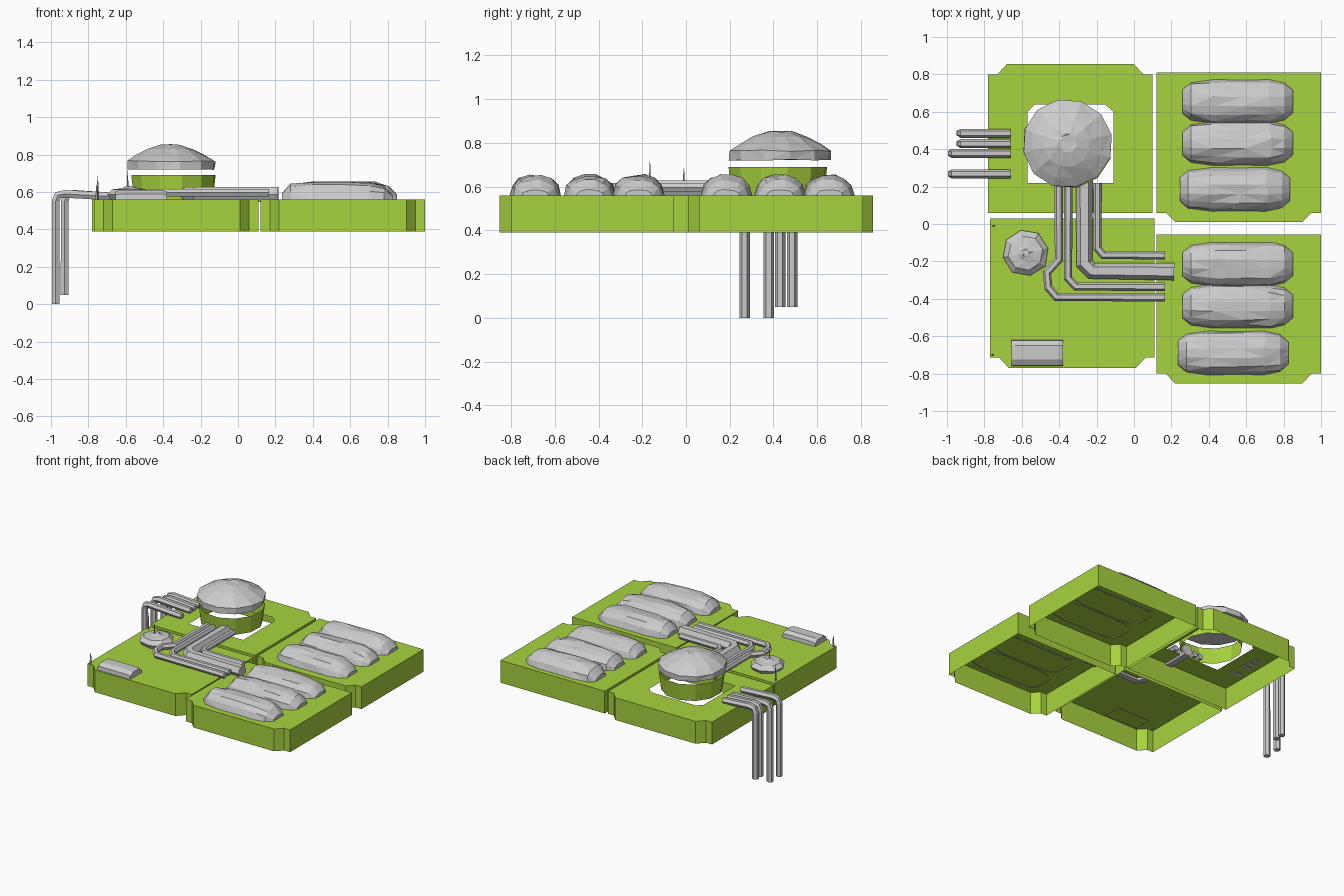
import bpy, bmesh, math, random
from math import sin, cos, pi

if "Cube" in bpy.data.objects:
    bpy.data.objects.remove(bpy.data.objects["Cube"])
random.seed(4)

green = bpy.data.materials.new("green")
green.diffuse_color = (0.39, 0.65, 0.05, 1)
green.use_nodes = True
green.node_tree.nodes["Principled BSDF"].inputs["Base Color"].default_value = green.diffuse_color
TOP, LOW = 0.56, 0.39


def finish(bm, name, mat=None):
    bmesh.ops.recalc_face_normals(bm, faces=bm.faces)
    me = bpy.data.meshes.new(name)
    bm.to_mesh(me)
    bm.free()
    ob = bpy.data.objects.new(name, me)
    bpy.context.collection.objects.link(ob)
    if mat:
        me.materials.append(mat)
    return ob


def tile(name, outline, hole=None):
    """Open-bottomed tray turned upside down: top plate plus side walls."""
    bm = bmesh.new()
    edges = []
    for k, loop in enumerate([outline] + ([hole] if hole else [])):
        n = len(loop)
        hi = [bm.verts.new((x, y, TOP)) for x, y in loop]
        edges += [bm.edges.new((hi[i], hi[(i + 1) % n])) for i in range(n)]
        if k == 0:
            lo = [bm.verts.new((x, y, LOW)) for x, y in loop]
            for i in range(n):
                j = (i + 1) % n
                bm.faces.new((hi[i], hi[j], lo[j], lo[i]))
    bmesh.ops.triangle_fill(bm, use_beauty=True, use_dissolve=False, edges=edges)
    return finish(bm, name, green)


def loft(name, rings, closed=True, cap=(True, True), mat=None):
    bm = bmesh.new()
    vs = [[bm.verts.new(p) for p in r] for r in rings]
    n = len(vs[0])
    for a, b in zip(vs, vs[1:]):
        for i in range(n if closed else n - 1):
            j = (i + 1) % n
            bm.faces.new((a[i], a[j], b[j], b[i]))
    if cap[0]:
        bm.faces.new(vs[0])
    if cap[1]:
        bm.faces.new(vs[-1])
    bmesh.ops.triangulate(bm, faces=bm.faces)
    return finish(bm, name, mat)


def revolve(name, cx, cy, profile, n, jit=0.0, **kw):
    rings = []
    for r, z in profile:
        rings.append([(cx + (r + random.uniform(-jit, jit)) * cos(2 * pi * i / n + .2),
                       cy + (r + random.uniform(-jit, jit)) * sin(2 * pi * i / n + .2),
                       z + random.uniform(-jit, jit)) for i in range(n)])
    return loft(name, rings, **kw)


def pipe(name, pts, r):
    cu = bpy.data.curves.new(name, 'CURVE')
    cu.dimensions = '3D'
    cu.bevel_depth = r
    cu.bevel_resolution = 1
    cu.use_fill_caps = True
    s = cu.splines.new('POLY')
    s.points.add(len(pts) - 1)
    for p, c in zip(s.points, pts):
        p.co = (*c, 1)
    s.use_smooth = False
    ob = bpy.data.objects.new(name, cu)
    bpy.context.collection.objects.link(ob)


def tabbed(x0, x1, y_flat, y_step, y_tip):
    """Rectangle whose one edge carries a chamfered tab."""
    return [(x0, y_flat), (x0, y_step), (x0 + .05, y_step), (x0 + .10, y_tip),
            (x1 - .10, y_tip), (x1 - .05, y_step), (x1, y_step), (x1, y_flat)]


# roof tiles
tile("tile_back_left", tabbed(-.78, .10, .06, .80, .855),
     [(-.57, .22), (-.11, .22), (-.11, .60), (-.155, .64), (-.53, .64), (-.57, .60)])
tile("tile_front_left", tabbed(-.77, .11, .03, -.715, -.77))
tile("tile_back_right", tabbed(.12, 1.0, .81, .06, .01))
tile("tile_front_right", tabbed(.12, 1.0, -.055, -.80, -.852))

# padded sacks, three on each right tile
stations = [(-.295, .065, .035), (-.25, .102, .088), (-.13, .118, .100), (.03, .116, .100),
            (.17, .118, .098), (.25, .10, .075), (.295, .062, .03)]
for k, (cx, cy) in enumerate([(.555, .655), (.555, .43), (.54, .185),
                              (.555, -.215), (.555, -.44), (.53, -.69)]):
    rings = []
    for dx, hw, h in stations:
        ring = []
        for i in range(8):
            a = pi * i / 7
            f = random.uniform(.92, 1.03) if 0 < i < 7 else 1
            ring.append((cx + dx + random.uniform(-.012, .012) * (abs(dx) < .2),
                         cy + hw * f * cos(a),
                         TOP - .003 + h * f * sin(a) ** .8))
        rings.append(ring)
    loft(f"sack_{k + 1}", rings, closed=False)

# large vent: green collar and domed cap
revolve("vent_collar", -.345, .42, [(.215, .56), (.222, .62), (.23, .69)], 12, jit=0,
        cap=(False, False), mat=green)
revolve("vent_cap", -.358, .43, [(.238, .722), (.24, .765), (.19, .795), (.125, .828), (.05, .853)],
        12, jit=.004)

# small vent with spike
revolve("small_vent", -.58, -.155, [(.105, .557), (.125, .585), (.095, .612), (.045, .62), (.02, .63)],
        8, jit=.003, cap=(False, True))

# antenna spikes
for i, (x, y, z) in enumerate([(-.59, -.165, .715), (-.75, -.01, .685), (-.755, -.70, .64)]):
    revolve(f"spike_{i + 1}", x, y, [(.007, .555), (.005, .62), (.001, z)], 4)

# low equipment box with a rounded lid
box = []
for x in (-.655, -.635, -.405, -.38):
    e = .008 if x in (-.655, -.38) else 0
    box.append([(x, -.76, .557), (x, -.757, .59 - e), (x, -.725, .61 - e),
                (x, -.65, .61 - e), (x, -.623, .59 - e), (x, -.62, .557)])
loft("equipment_box", box, closed=False)

# pipes running from the vent across the front tile
Z = .597
routes = [
    ("main_pipe", [(-.265, .26), (-.265, -.21), (-.225, -.25), (.215, -.255)], .046, .587),
    ("inner_pipe", [(-.195, .22), (-.195, -.13), (-.165, -.165), (.165, -.168)], .023, Z),
    ("middle_pipe", [(-.352, .24), (-.352, -.29), (-.31, -.335), (.165, -.335)], .023, Z),
    ("outer_pipe", [(-.402, .24), (-.402, -.19), (-.465, -.26), (-.458, -.34), (-.415, -.39),
                    (.165, -.392)], .023, Z)]
for name, pts, r, z in routes:
    pipe(name, [(x, y, z) for x, y in pts], r)

# drain pipes bending down over the left edge
for i, (x, y, z0) in enumerate([(-.975, .268, 0), (-.975, .378, 0), (-.927, .43, .05), (-.927, .485, .05)]):
    pipe(f"drain_pipe_{i + 1}", [(-.66, y, .575), (x + .05, y, .59), (x + .012, y, .583),
                                 (x, y, .55), (x, y, z0)], .024)
